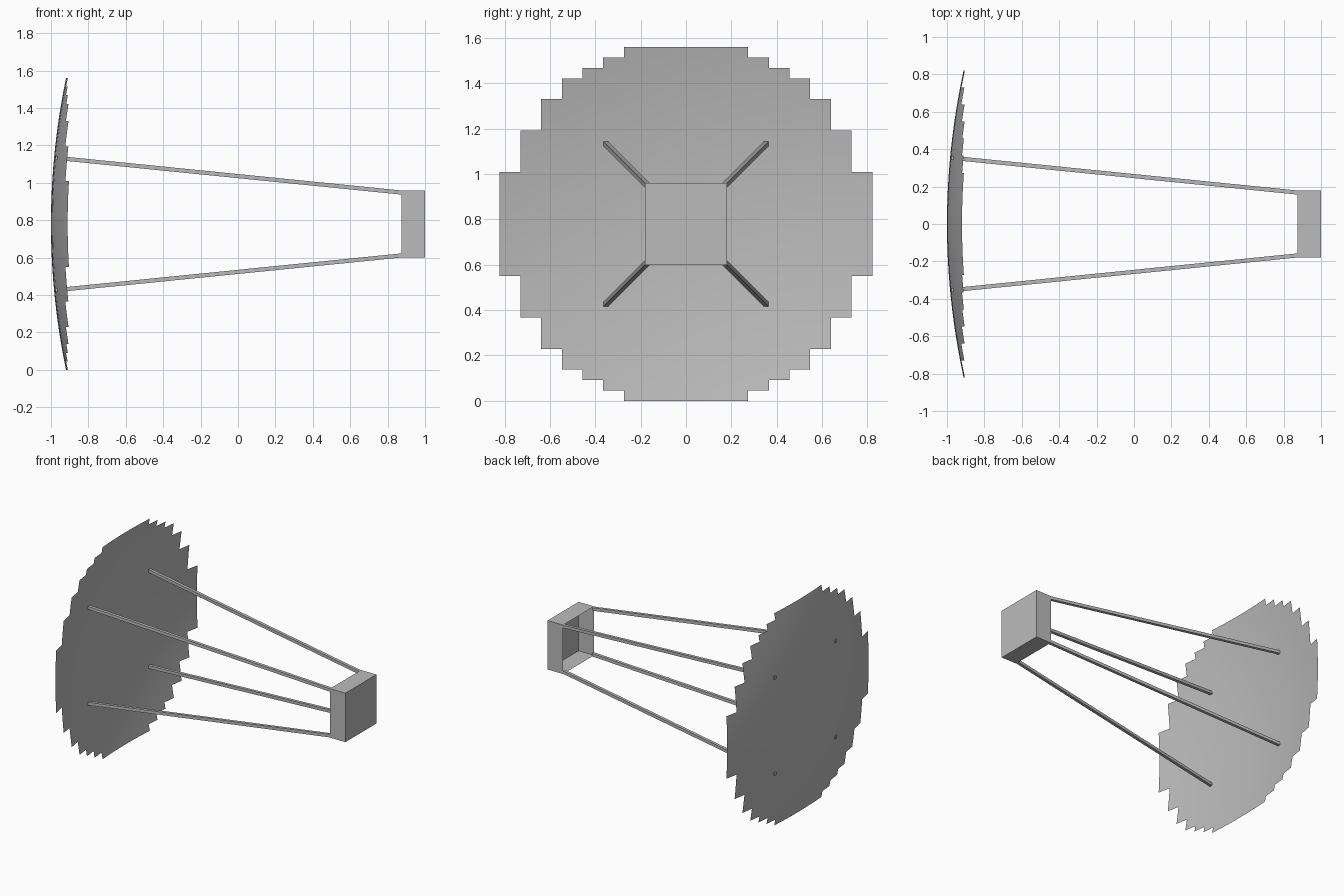
import bpy, bmesh
from mathutils import Vector

cube = bpy.data.objects.get("Cube")
if cube:
    bpy.data.objects.remove(cube, do_unlink=True)

MID = 0.78          # height of the dish axis
grey = bpy.data.materials.new("light_grey")
grey.use_nodes = True
grey.diffuse_color = (0.5, 0.5, 0.5, 1)
grey.node_tree.nodes["Principled BSDF"].inputs["Base Color"].default_value = (0.5, 0.5, 0.5, 1)


def finish(name, bm, smooth=False):
    mesh = bpy.data.meshes.new(name)
    bm.to_mesh(mesh)
    bm.free()
    mesh.materials.append(grey)
    for p in mesh.polygons:
        p.use_smooth = smooth
    obj = bpy.data.objects.new(name, mesh)
    bpy.context.collection.objects.link(obj)
    return obj


# Shallow reflector dish: a curved grid sheet with a stepped outline
CELL_Y, CELL_Z = 0.0913, 0.0459
REACH = [17, 17, 17, 16, 15, 14, 12, 9, 5]   # half height of each column, in cells
bm = bmesh.new()
grid = {}


def dish_vert(i, j):
    if (i, j) not in grid:
        y, z = i * CELL_Y, j * CELL_Z
        grid[i, j] = bm.verts.new((-1 + 0.132 * (y * y + z * z), y, MID + z))
    return grid[i, j]


for i in range(-9, 9):
    reach = REACH[i if i >= 0 else -i - 1]
    for j in range(-reach, reach):
        bm.faces.new([dish_vert(i, j), dish_vert(i + 1, j),
                      dish_vert(i + 1, j + 1), dish_vert(i, j + 1)])
finish("reflector_dish", bm, smooth=True)

# Receiver box, open on the side towards the dish
bm = bmesh.new()
bmesh.ops.create_cube(bm, size=1)
for v in bm.verts:
    v.co = Vector((0.9375 + v.co.x * 0.125, v.co.y * 0.36, MID + v.co.z * 0.36))
bm.normal_update()
bmesh.ops.delete(bm, geom=[f for f in bm.faces if f.normal.x < -0.9], context='FACES_ONLY')
finish("receiver_box", bm)

# Four square struts from the dish to the box corners
for side, sy in (("left", 1), ("right", -1)):
    for level, sz in (("upper", 1), ("lower", -1)):
        bm = bmesh.new()
        bmesh.ops.create_cube(bm, size=0.022)
        for v in bm.verts:
            x, off = (-0.975, 0.354) if v.co.x < 0 else (0.876, 0.168)
            v.co = Vector((x, v.co.y + sy * off, MID + v.co.z + sz * off))
        finish(f"{level}_{side}_strut", bm)
